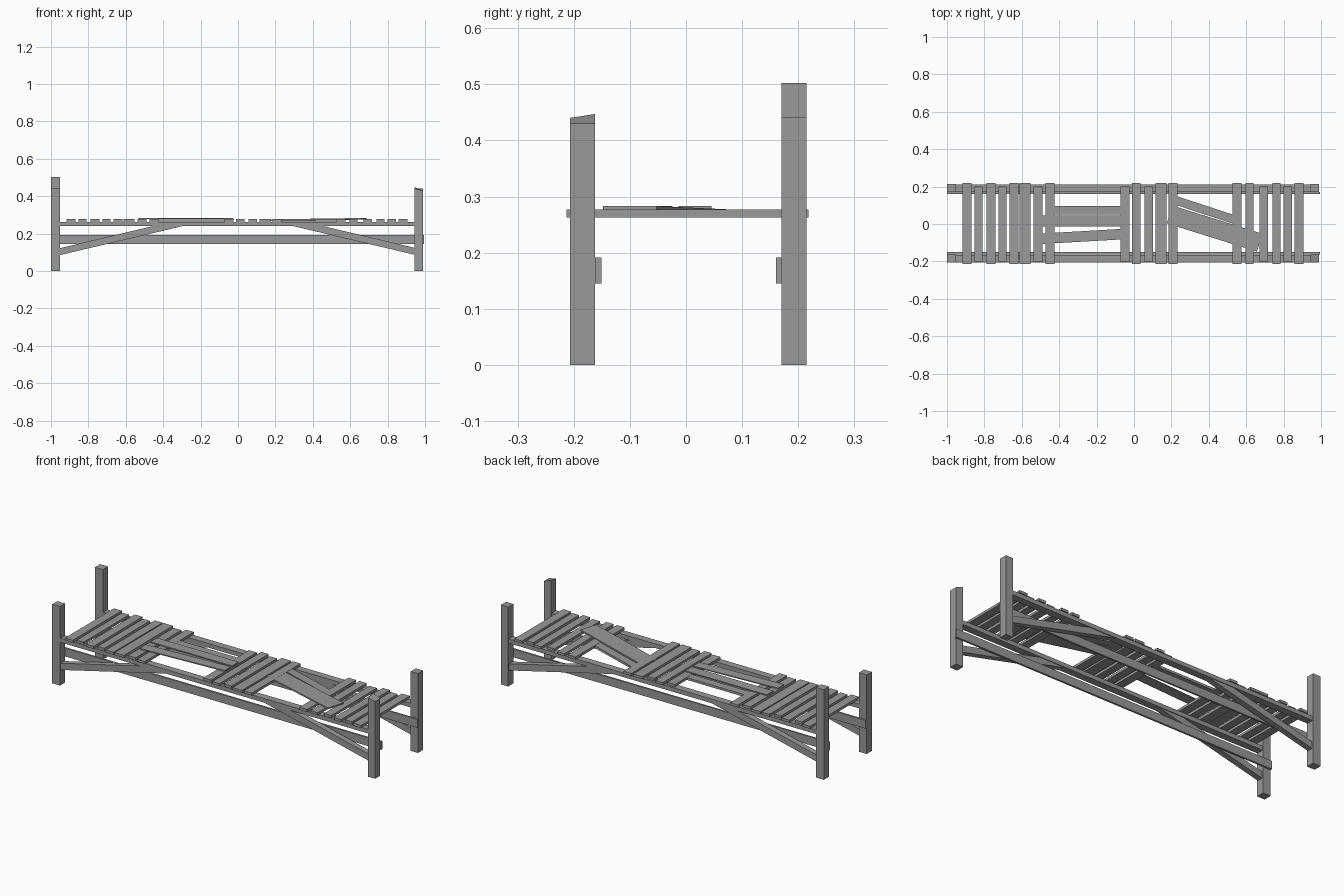
import bpy
from mathutils import Vector

cube = bpy.data.objects.get("Cube")
if cube:
    bpy.data.objects.remove(cube, do_unlink=True)

# One weathered grey for all timber
grey = bpy.data.materials.new("weathered_grey")
grey.use_nodes = True
colour = (0.32, 0.32, 0.32, 1)
grey.diffuse_color = colour
grey.node_tree.nodes["Principled BSDF"].inputs["Base Color"].default_value = colour


def prism(name, bottom, top):
    """Solid between two matching four-point loops."""
    mesh = bpy.data.meshes.new(name)
    sides = [(i, (i + 1) % 4, (i + 1) % 4 + 4, i + 4) for i in range(4)]
    mesh.from_pydata(bottom + top, [], [(3, 2, 1, 0), (4, 5, 6, 7)] + sides)
    mesh.materials.append(grey)
    obj = bpy.data.objects.new(name, mesh)
    bpy.context.collection.objects.link(obj)
    return obj


def box(name, x0, x1, y0, y1, z0, z1):
    loop = [(x0, y0), (x1, y0), (x1, y1), (x0, y1)]
    return prism(name, [(x, y, z0) for x, y in loop], [(x, y, z1) for x, y in loop])


def board(name, start, end, width, z0, z1, rise=0):
    """Flat board along a centre line, optionally climbing towards its end."""
    a, b = Vector(start), Vector(end)
    d = (b - a).normalized()
    n = Vector((-d.y, d.x)) * width / 2
    loop = [(a - n, 0), (b - n, rise), (b + n, rise), (a + n, 0)]
    return prism(name, [(p.x, p.y, z0 + r) for p, r in loop],
                 [(p.x, p.y, z1 + r) for p, r in loop])


# Corner posts of uneven height
box("post_front_right", -1.0, -0.952, -0.207, -0.162, 0, 0.44)
box("post_back_right", -1.0, -0.952, 0.17, 0.215, 0, 0.502)
box("post_back_left", 0.945, 0.99, 0.17, 0.215, 0, 0.442)
cut_post = box("post_front_left", 0.945, 0.99, -0.207, -0.162, 0, 0.43)
cut_post.data.vertices[4].co.z = 0.44
cut_post.data.vertices[7].co.z = 0.447

# Rails, inner lower beams and diagonal braces on both sides
for side, yc, beam in (("front", -0.185, (-0.162, -0.151)), ("back", 0.192, (0.16, 0.17))):
    box("rail_" + side, -0.955, 0.95, yc - 0.02, yc + 0.02, 0.24, 0.263)
    box("lower_beam_" + side, -1.0, 0.995, *beam, 0.145, 0.191)
    for end, s in (("right", -1), ("left", 1)):
        profile = [(s * 0.955, 0.084), (s * 0.29, 0.241), (s * 0.45, 0.241), (s * 0.955, 0.121)]
        if s > 0:
            profile.reverse()
        prism("brace_%s_%s" % (side, end),
              [(x, yc - 0.016, z) for x, z in profile][::-1],
              [(x, yc + 0.016, z) for x, z in profile][::-1])

# Cross planks: centre x, width, and whether long or short
LONG, SHORT = (-0.213, 0.218), (-0.202, 0.2)
planks = [(-0.893, 0.048, LONG), (-0.832, 0.043, SHORT), (-0.765, 0.048, LONG),
          (-0.704, 0.043, SHORT), (-0.642, 0.048, LONG), (-0.583, 0.058, LONG),
          (-0.513, 0.048, SHORT), (-0.449, 0.048, LONG), (-0.048, 0.048, SHORT),
          (0.013, 0.045, LONG), (0.078, 0.045, SHORT), (0.145, 0.058, LONG),
          (0.209, 0.048, LONG), (0.551, 0.048, LONG), (0.618, 0.044, LONG),
          (0.694, 0.044, SHORT), (0.762, 0.044, LONG), (0.822, 0.044, SHORT),
          (0.882, 0.048, LONG)]
for i, (x, w, (y0, y1)) in enumerate(planks):
    box("cross_plank_%d" % (i + 1), x - w / 2, x + w / 2, y0, y1, 0.263, 0.277)

# Loose repair boards patching the gaps
board("patch_low_right", (-0.46, 0.073), (-0.04, 0.073), 0.046, 0.263, 0.276)
board("patch_straight", (-0.53, 0.016), (-0.027, 0.016), 0.058, 0.277, 0.283)
board("patch_tilted", (-0.53, -0.081), (-0.027, -0.052), 0.056, 0.277, 0.283)
board("patch_low_left", (0.2, 0.134), (0.55, 0.019), 0.046, 0.263, 0.276)
board("patch_wide", (0.19, 0.051), (0.672, -0.1), 0.1, 0.268, 0.276, 0.007)
